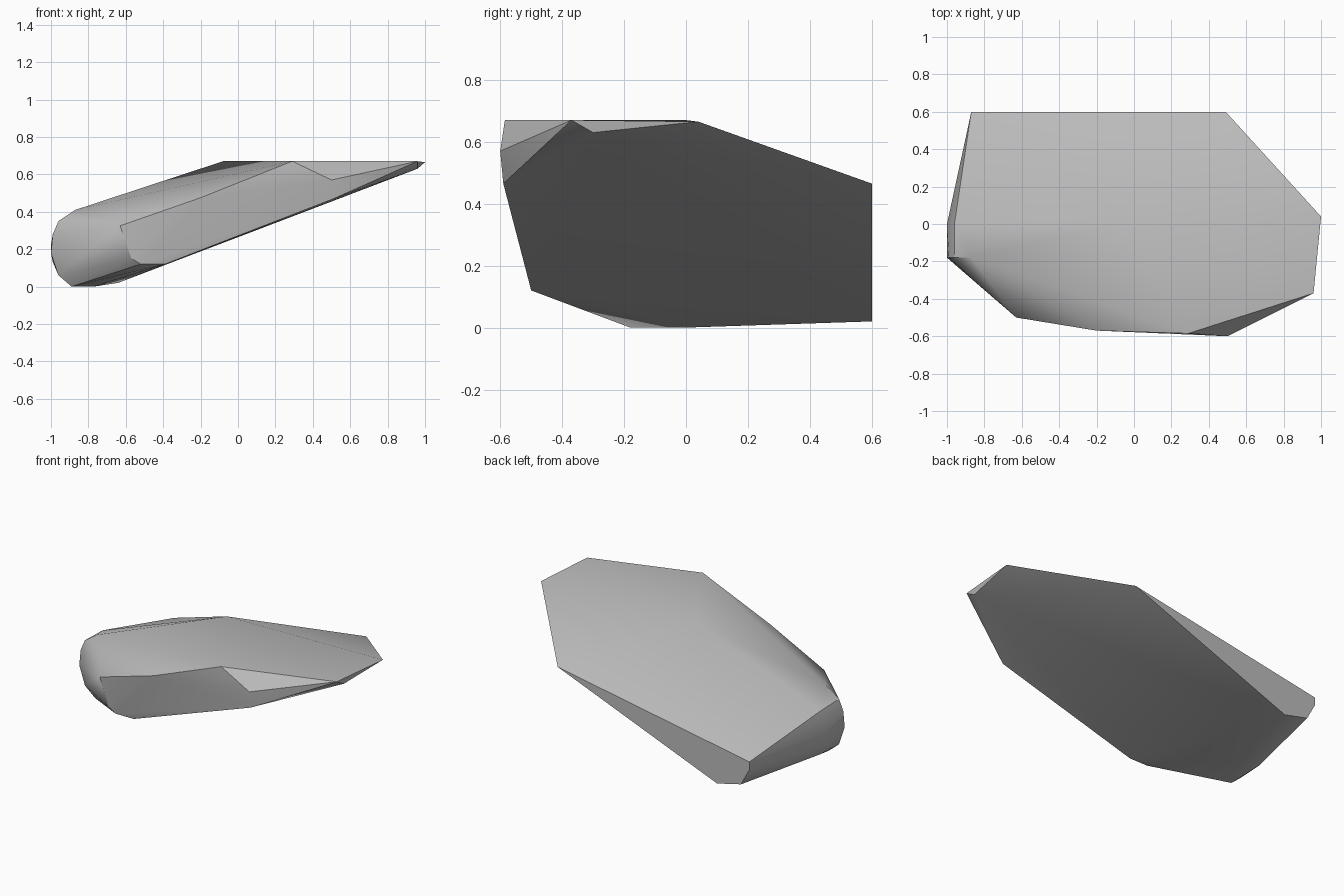
import bpy
import bmesh
import math

cube = bpy.data.objects.get("Cube")
if cube:
    bpy.data.objects.remove(cube, do_unlink=True)


def flat_material(name, colour):
    mat = bpy.data.materials.new(name)
    mat.use_nodes = True
    mat.diffuse_color = colour
    bsdf = mat.node_tree.nodes["Principled BSDF"]
    bsdf.inputs["Base Color"].default_value = colour
    bsdf.inputs["Roughness"].default_value = 0.9
    return mat


def section(y, profile):
    """Cross-section across the stone at one depth."""
    return [(x, y, z) for x, z in profile]


def hull_object(name, points, mat):
    bm = bmesh.new()
    for p in points:
        bm.verts.new(p)
    result = bmesh.ops.convex_hull(bm, input=bm.verts[:])
    spare = {g for g in result["geom_interior"] + result["geom_unused"]
             if isinstance(g, bmesh.types.BMVert)}
    bmesh.ops.delete(bm, geom=list(spare), context="VERTS")
    bmesh.ops.recalc_face_normals(bm, faces=bm.faces[:])
    mesh = bpy.data.meshes.new(name)
    bm.to_mesh(mesh)
    bm.free()
    mesh.materials.append(mat)
    obj = bpy.data.objects.new(name, mesh)
    bpy.context.collection.objects.link(obj)
    return obj


# Flat cut at the back
back = section(0.6, [(0.49, 0.465), (-0.87, 0.22), (-0.87, 0.17),
                     (-0.81, 0.06), (-0.64, 0.02)])

# Rounded low end
round_end = section(-0.18, [(-0.87, 0.41), (-0.96, 0.35), (-0.99, 0.28),
                            (-1.0, 0.18), (-0.96, 0.06), (-0.89, 0.0)])
middle = section(0.0, [(-0.96, 0.345), (-1.0, 0.22), (-0.99, 0.13),
                       (-0.95, 0.06), (-0.77, 0.0)])

# Front side, from the low shoulder to the raised tip
front = [(-0.63, -0.5, 0.325), (-0.57, -0.5, 0.15), (-0.52, -0.5, 0.12),
         (-0.39, -0.5, 0.12), (-0.2, -0.57, 0.475), (0.29, -0.585, 0.67),
         (0.5, -0.6, 0.57), (0.5, -0.59, 0.465)]

# Raised tip and the crown of the upper face
tip = [(0.96, -0.37, 0.67), (0.96, -0.3, 0.63),
       (1.0, 0.04, 0.665), (-0.08, 0.0, 0.67)]

grey = flat_material("stone grey", (0.5, 0.5, 0.5, 1.0))
stone = hull_object("stone", back + round_end + middle + front + tip, grey)

# Soft shading over shallow facets, crisp edges on the cuts
bpy.ops.object.select_all(action="DESELECT")
stone.select_set(True)
bpy.context.view_layer.objects.active = stone
bpy.ops.object.shade_smooth_by_angle(angle=math.radians(30))
